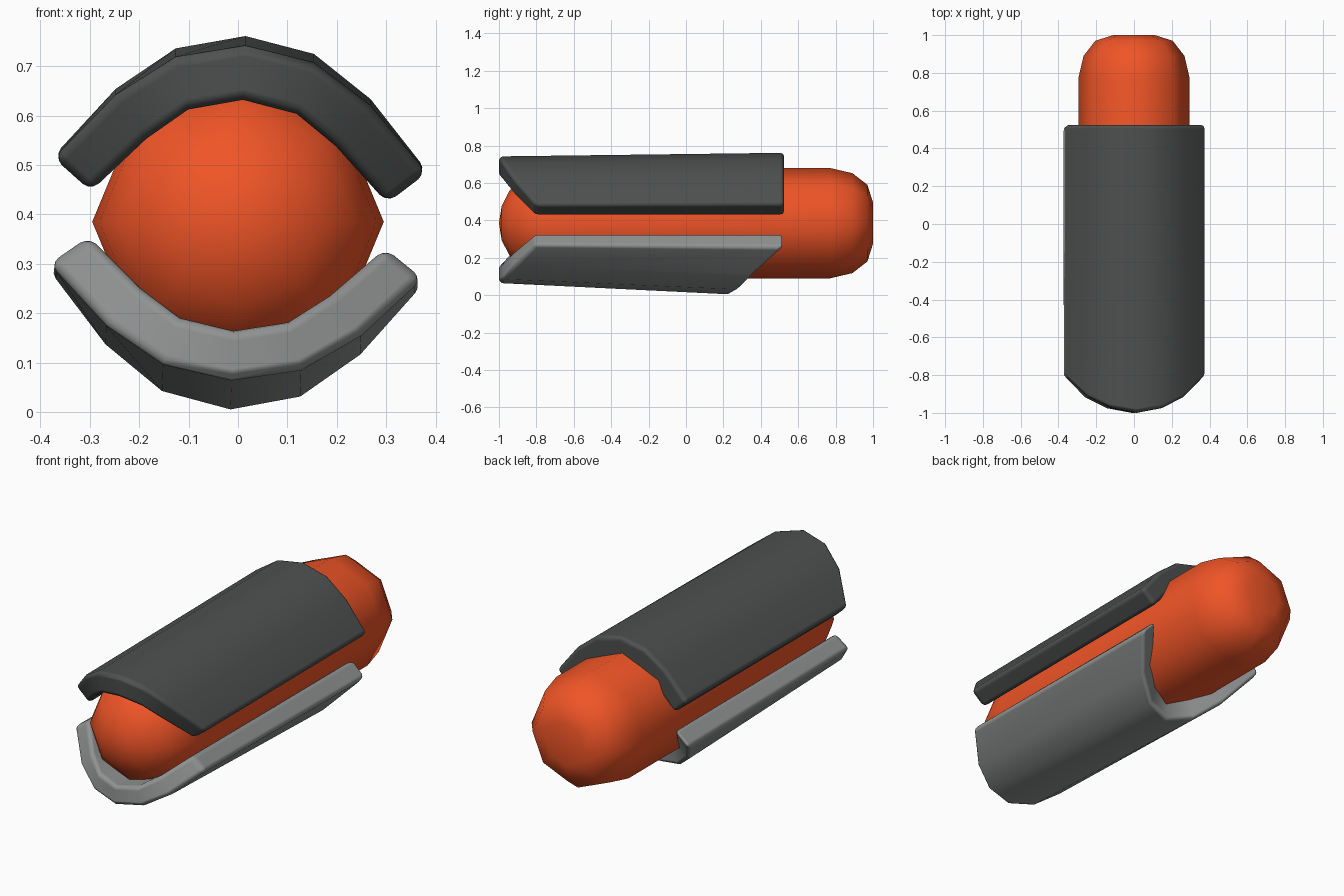
import bpy, bmesh, math
from mathutils import Vector

if "Cube" in bpy.data.objects:
    bpy.data.objects.remove(bpy.data.objects["Cube"])

AXIS_Z = 0.385


def make_object(name, bm, color):
    bmesh.ops.recalc_face_normals(bm, faces=bm.faces)
    for f in bm.faces:
        f.smooth = True
    me = bpy.data.meshes.new(name)
    bm.to_mesh(me)
    bm.free()
    ob = bpy.data.objects.new(name, me)
    bpy.context.collection.objects.link(ob)
    ob.location.z = AXIS_Z
    mat = bpy.data.materials.new(name + "_material")
    mat.diffuse_color = (*color, 1)
    mat.use_nodes = True
    mat.node_tree.nodes["Principled BSDF"].inputs["Base Color"].default_value = mat.diffuse_color
    me.materials.append(mat)
    return ob


def lathe_y(profile, sides):
    """Revolve (y, radius) points round the y axis; ends close at a pole."""
    bm = bmesh.new()
    rings = []
    for y, r in profile:
        if r == 0:
            rings.append([bm.verts.new((0, y, 0))] * sides)
        else:
            rings.append([bm.verts.new((r * math.cos(2 * math.pi * i / sides), y,
                                        r * math.sin(2 * math.pi * i / sides)))
                          for i in range(sides)])
    for a, b in zip(rings, rings[1:]):
        for i in range(sides):
            j = (i + 1) % sides
            bm.faces.new(list(dict.fromkeys((a[i], a[j], b[j], b[i]))))
    return bm


# Half cross-section of a shell, from centre to side edge: (x, height above edge)
OUTER = [(0, .32), (.14, .29), (.258, .205), (.378, .067)]
INNER = [(0, .205), (.11, .18), (.192, .115), (.30, 0)]


def mirrored(half):
    return [(-x, h) for x, h in half[:0:-1]] + half


def shell(name, edge_z, direction, front_y, back_y, front_scale, back_scale, color):
    """Curved plate whose two ends follow their own y outline per column."""
    bm = bmesh.new()
    loops = []
    for ys, s in ((front_y, front_scale), (back_y, back_scale)):
        cols = ys[:0:-1] + ys
        o = [bm.verts.new((x, y, edge_z + direction * h * s))
             for (x, h), y in zip(mirrored(OUTER), cols)]
        i = [bm.verts.new((x, y, edge_z + direction * h * s))
             for (x, h), y in zip(mirrored(INNER), cols)]
        for k in range(len(o) - 1):
            bm.faces.new((o[k], o[k + 1], i[k + 1], i[k]))
        loops.append(o + i[::-1])
    a, b = loops
    n = len(a)
    for k in range(n):
        j = (k + 1) % n
        bm.faces.new((a[k], a[j], b[j], b[k]))
    ob = make_object(name, bm, color)
    ob.rotation_euler.y = math.radians(2.3)
    bev = ob.modifiers.new("rounded_edges", 'BEVEL')
    bev.width = 0.022
    bev.segments = 3
    bev.limit_method = 'ANGLE'
    bev.angle_limit = math.radians(40)
    bev.harden_normals = True
    return ob


# Eight-sided capsule core: round nose in front, blunter rounded end behind
nose = [(-0.705 - 0.295 * math.cos(t), 0.295 * math.sin(t))
        for t in (math.radians(a) for a in (18, 36, 54, 72, 90))]
tail = [(.77, .295), (.89, .267), (.97, .205), (1.0, .11), (.995, 0)]
make_object("core", lathe_y([(-1, 0)] + nose + tail, 8), (.87, .09, .02))

# Upper shell: curved front outline, straight back
nose_cut = [-1, -.975, -.92, -.805]
shell("upper_shell", .05, 1, nose_cut, [.525] * 4, .96, 1.02, (.075, .082, .078))

# Lower shell: curved cut at both ends, deeper towards the back
shell("lower_shell", -.042, -1, nose_cut, [.24, .285, .37, .525], .87, 1.06, (.28, .29, .29))
